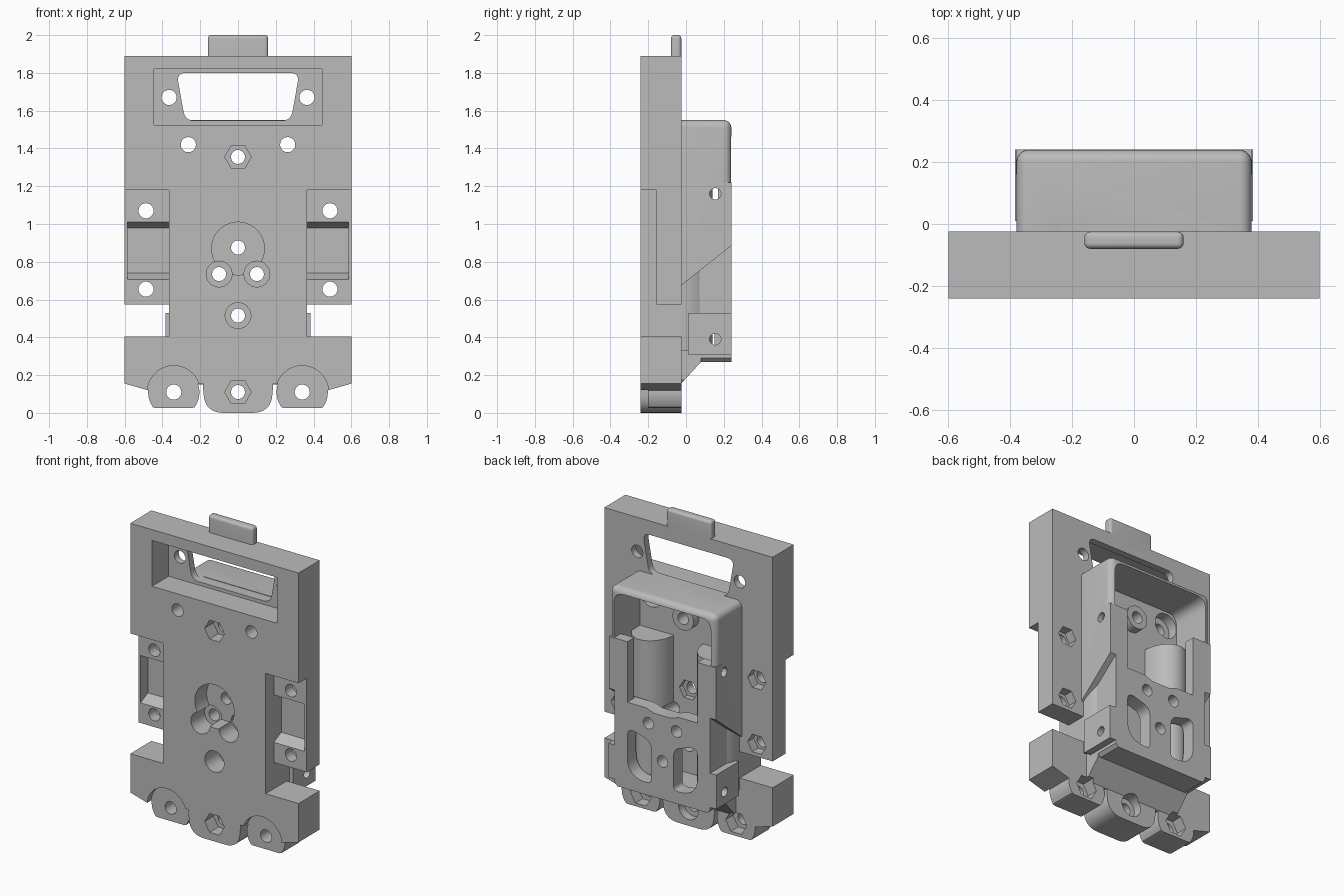
import bpy, bmesh
from math import cos, sin, pi
from mathutils import Vector

if "Cube" in bpy.data.objects:
    bpy.data.objects.remove(bpy.data.objects["Cube"])

grey = bpy.data.materials.new("plain grey")
grey.use_nodes = True
colour = (0.5, 0.5, 0.5, 1)
grey.diffuse_color = colour
grey.node_tree.nodes["Principled BSDF"].inputs["Base Color"].default_value = colour

BACK, REAR = -0.025, 0.24      # plate back, housing back
FRONT = -0.24


def prism(name, pts, axis, a, b, bevel=0, pick=None):
    """Extrude a 2D outline along an axis, optionally rounding chosen edges."""
    place = {"x": lambda p, t: (t, p[0], p[1]),
             "y": lambda p, t: (p[0], t, p[1]),
             "z": lambda p, t: (p[0], p[1], t)}[axis]
    bm = bmesh.new()
    ends = [[bm.verts.new(place(p, t)) for p in pts] for t in (a, b)]
    for ring in ends:
        bm.faces.new(ring)
    n = len(pts)
    for i in range(n):
        j = (i + 1) % n
        bm.faces.new((ends[0][i], ends[0][j], ends[1][j], ends[1][i]))
    bmesh.ops.recalc_face_normals(bm, faces=bm.faces)
    if bevel:
        edges = [e for e in bm.edges if pick(e.verts[0].co, e.verts[1].co)]
        bmesh.ops.bevel(bm, geom=edges, offset=bevel, segments=6,
                        profile=0.5, affect="EDGES")
    mesh = bpy.data.meshes.new(name)
    bm.to_mesh(mesh)
    bm.free()
    ob = bpy.data.objects.new(name, mesh)
    mesh.materials.append(grey)
    bpy.context.collection.objects.link(ob)
    return ob


def rect(x0, x1, z0, z1):
    return [(x0, z0), (x1, z0), (x1, z1), (x0, z1)]


def disc(x, z, r, n=40, rz=None):
    return [(x + r * cos(2 * pi * i / n), z + (rz or r) * sin(2 * pi * i / n))
            for i in range(n)]


def rounded(pts, radii):
    """Round the corners of an outline."""
    out = []
    for i, p in enumerate(pts):
        p, r = Vector(p), radii[i]
        a = p + (Vector(pts[i - 1]) - p).normalized() * r
        b = p + (Vector(pts[(i + 1) % len(pts)]) - p).normalized() * r
        if r == 0:
            out.append(tuple(p))
            continue
        for k in range(9):
            t = k / 8
            out.append(tuple(a * (1 - t) ** 2 + p * 2 * t * (1 - t) + b * t * t))
    return out


def mirror(pts, s):
    return [(s * p[0], p[1]) for p in pts]


# Front plate with stepped sides
half = [(0.6, 1.89), (0.6, 0.575), (0.365, 0.575), (0.365, 0.405),
        (0.6, 0.405), (0.6, 0.155), (0.47, 0.118), (0.2, 0.155)]
body = prism("carrier_body", half + mirror(half[::-1], -1), "y", FRONT, BACK)


def combine(tool, operation):
    mod = body.modifiers.new("join", "BOOLEAN")
    mod.operation, mod.solver, mod.object = operation, "EXACT", tool
    bpy.context.view_layer.objects.active = body
    bpy.ops.object.modifier_apply(modifier=mod.name)
    bpy.data.objects.remove(tool)


def add(*args, **kw):
    combine(prism("added_part", *args, **kw), "UNION")


def cut(*args, **kw):
    combine(prism("cutter", *args, **kw), "DIFFERENCE")


# Top tab
add(rect(-0.16, 0.16, 1.85, 2.0), "y", -0.08, BACK, bevel=0.018,
    pick=lambda p, q: p.z > 1.9 or q.z > 1.9)

# Bottom tongue and round lobes
add(rounded([(0.19, 0.2), (0.175, 0), (-0.175, 0), (-0.19, 0.2)],
            [0, 0.1, 0.1, 0]), "y", FRONT, BACK)
for s in (-1, 1):
    cut(disc(s * 0.34, 0.11, 0.14), "y", -0.3, -0.2)
    lobe = [(x, max(z, 0.025 + 0.0001 * abs(x - s * 0.34)))
            for x, z in disc(s * 0.34, 0.11, 0.136)]
    add(lobe, "y", -0.2, BACK)

# Rear housing: rounded upper tray, narrower lower block, side tabs and posts
add([(-0.03, 0.671), (REAR, 0.885), (REAR, 1.55), (-0.03, 1.55)], "x",
    -0.38, 0.38, bevel=0.04,
    pick=lambda p, q: (min(p.z, q.z) > 1.5 and max(p.y, q.y) > 0)
    or (min(p.y, q.y) > 0.2 and max(p.z, q.z) > 1.5))
add([(-0.03, 0.15), (0.08, 0.27), (REAR, 0.27), (REAR, 0.95), (-0.03, 0.95)],
    "x", -0.34, 0.34)
for s in (-1, 1):
    cut([(s * 0.31, 0.26), (s * 0.36, 0.26), (s * 0.36, 0.31)], "y", 0.08, 0.3)
    add(rect(0.01, REAR, 0.31, 0.53), "x", s * 0.3, s * 0.384)
    add([(0.16, 0.822), (REAR, 0.885), (REAR, 1.22), (0.16, 1.22)],
        "x", s * 0.25, s * 0.381)

# Housing cavities: tray interior, open back, gap between posts, lower chamber
cut(rounded(rect(-0.345, 0.345, 0.83, 1.515), [0, 0, 0.07, 0.07]),
    "y", BACK, 0.17)
cut(rounded(rect(-0.345, 0.345, 1.22, 1.515), [0, 0, 0.07, 0.07]),
    "y", 0.1, 0.3)
cut([(-0.25, 0.83), (-0.12, 0.83), (-0.06, 0.81), (0.06, 0.81), (0.12, 0.83),
     (0.25, 0.83), (0.25, 1.3), (-0.25, 1.3)], "y", 0.1, 0.3)
cut(rect(-0.3, 0.3, 0.34, 0.86), "y", BACK, 0.15)
for s in (-1, 1):
    window = rounded([(0.08, 0.35), (0.25, 0.35), (0.25, 0.67), (0.08, 0.62)],
                     [0.03, 0.13, 0.06, 0.05])
    cut(mirror(window, s), "y", 0.1, 0.3)
    # Upright rounded guides inside the housing
    add(disc(s * 0.235, -0.03, 0.13, rz=0.17), "z", 0.33, 1.2)
# Screw boss in the tray
add(disc(0, 1.355, 0.075), "y", -0.06, 0.03)

# Connector recess and opening
cut(rect(-0.445, 0.445, 1.525, 1.82), "y", -0.3, -0.07)
cut(rounded([(-0.28, 1.547), (0.28, 1.547), (0.325, 1.8), (-0.325, 1.8)],
            [0.05] * 4), "y", -0.3, 0)

# Side steps with sloped pockets
for s in (-1, 1):
    cut(rect(s * 0.365, s * 0.7, 0.5, 1.18) if s > 0 else
        rect(-0.7, -0.365, 0.5, 1.18), "y", -0.3, -0.157)
    cut([(-0.17, 0.705), (-0.157, 0.705), (-0.08, 0.74), (-0.08, 0.98),
         (-0.157, 1.01), (-0.17, 1.01)], "x", s * 0.365, s * 0.585)
    for z in (0.655, 1.07):
        cut(disc(s * 0.487, z, 0.04), "y", -0.3, 0.1)
        cut(disc(s * 0.487, z, 0.065, 6), "y", -0.085, 0)
    # Lobe, connector and tray holes
    cut(disc(s * 0.34, 0.11, 0.04), "y", -0.3, 0.1)
    cut(disc(s * 0.34, 0.11, 0.075, 6), "y", -0.1, 0)
    cut(disc(s * 0.365, 1.67, 0.04), "y", -0.3, 0.1)
    cut(disc(s * 0.263, 1.42, 0.04), "y", -0.3, 0.1)
    cut(disc(s * 0.263, 1.42, 0.08), "y", -0.09, 0.1)
    # Holes in the housing sides
    for z in (0.39, 1.16):
        cut(disc(0.155, z, 0.03, 24), "x", s * 0.3, s * 0.45)

# Round centre pocket and screw wells
cut(disc(0, 0.87, 0.14), "y", -0.3, -0.12)
cut(disc(0, 0.875, 0.065, 6), "y", -0.06, 0.1)
for x, z in ((-0.1, 0.735), (0.1, 0.735), (0, 0.515)):
    cut(disc(x, z, 0.068), "y", -0.3, -0.1)
for x, z in ((-0.1, 0.735), (0.1, 0.735), (0, 0.515), (0, 0.875),
             (0, 1.355), (0, 0.11)):
    cut(disc(x, z, 0.037), "y", -0.3, 0.4)
# Nut pockets on the centre line
for z in (0.11, 1.355):
    cut(disc(0, z, 0.07, 6), "y", -0.3, -0.15)
cut(disc(0, 0.11, 0.07), "y", -0.08, 0.2)

# Smooth round surfaces, keep edges crisp
bpy.ops.object.select_all(action="DESELECT")
body.select_set(True)
bpy.context.view_layer.objects.active = body
bpy.ops.object.shade_smooth_by_angle(angle=0.5)
